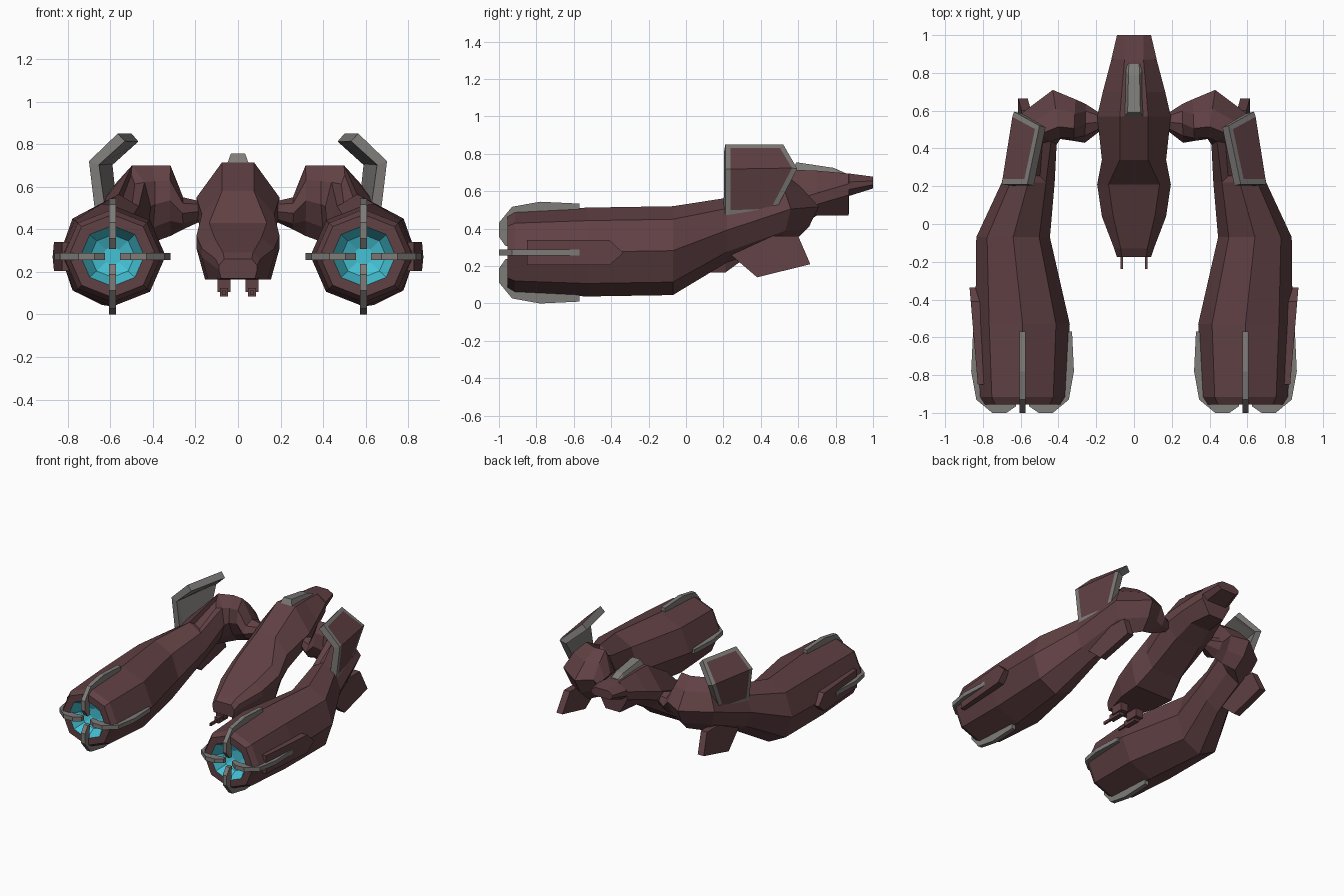
import bpy, bmesh, math
from mathutils import Matrix, Vector

old = bpy.data.objects.get("Cube")
if old:
    bpy.data.objects.remove(old, do_unlink=True)


def material(name, rgb):
    m = bpy.data.materials.new(name)
    m.use_nodes = True
    m.diffuse_color = (*rgb, 1)
    m.node_tree.nodes["Principled BSDF"].inputs["Base Color"].default_value = (*rgb, 1)
    return m


MAROON = material("maroon_hull", (0.118, 0.052, 0.057))
GREY = material("grey_trim", (0.21, 0.20, 0.19))
CYAN = material("cyan_glow", (0.06, 0.54, 0.66))


def finish(name, bm, mats, mirror=True):
    mesh = bpy.data.meshes.new(name)
    bm.to_mesh(mesh)
    bm.free()
    for m in mats:
        mesh.materials.append(m)
    ob = bpy.data.objects.new(name, mesh)
    bpy.context.collection.objects.link(ob)
    if mirror:
        ob.modifiers.new("Mirror", "MIRROR")
    return ob


def loft(name, rings, mats, mirror=True, glow_strips=0, slot=None):
    """Skin a row of equal-sized rings and cap both ends."""
    bm = bmesh.new()
    vs = [[bm.verts.new(p) for p in r] for r in rings]
    n = len(vs[0])
    slot_face = None
    for i in range(len(vs) - 1):
        for k in range(n):
            j = (k + 1) % n
            f = bm.faces.new((vs[i][k], vs[i][j], vs[i + 1][j], vs[i + 1][k]))
            f.material_index = 1 if i < glow_strips else 0
            if slot == (i, k):
                slot_face = f
    cap = bm.faces.new(vs[0])
    cap.material_index = 1 if glow_strips else 0
    bm.faces.new(vs[-1])
    bmesh.ops.recalc_face_normals(bm, faces=bm.faces[:])
    if slot_face:
        bmesh.ops.inset_individual(bm, faces=[slot_face], thickness=0.04, depth=-0.025)
    return finish(name, bm, mats, mirror)


def octagon(outer, inner, low, high, pinch=1.0, lean=0.0):
    """Upright eight-sided ring between two plan points; lean moves its crest."""
    o, i = Vector(outer), Vector(inner)
    pts = []
    for k in range(8):
        a = k * math.pi / 4
        s = pinch if k % 2 else 1.0
        across = s * math.cos(a) + lean * max(0, math.sin(a))
        p = (o + i) / 2 + (o - i) / 2 * across
        pts.append((p.x, p.y, (low + high) / 2 + (high - low) / 2 * s * math.sin(a)))
    return pts


def box(name, lo, hi, mat, mirror=True):
    def ring(y):
        return [(lo[0], y, lo[2]), (hi[0], y, lo[2]), (hi[0], y, hi[2]), (lo[0], y, hi[2])]
    return loft(name, [ring(lo[1]), ring(hi[1])], [mat], mirror)


# Engine nacelle, sweeping back into the elbow and neck
CX, CZ = 0.59, 0.275
rings = [octagon((CX + r, y), (CX - r, y), CZ - r * 0.95, CZ + r * 0.95) for r, y in
         [(0.045, -0.85), (0.105, -0.875), (0.15, -0.955), (0.205, -0.955), (0.23, -0.915), (0.25, -0.53)]]
rings += [octagon(*s) for s in [
    ((0.835, -0.07), (0.445, -0.07), 0.045, 0.52),
    ((0.70, 0.22), (0.42, 0.22), 0.22, 0.565, 0.95),
    ((0.63, 0.56), (0.41, 0.42), 0.31, 0.70, 0.84, -0.2),
    ((0.43, 0.71), (0.39, 0.45), 0.335, 0.70, 0.84, -0.5),
    ((0.31, 0.66), (0.32, 0.44), 0.37, 0.70, 0.82, -0.4),
    ((0.255, 0.635), (0.26, 0.43), 0.40, 0.55, 0.9),
    ((0.17, 0.58), (0.17, 0.50), 0.44, 0.53)]]
loft("nacelle_and_arm", rings, [MAROON, CYAN], glow_strips=2, slot=(7, 2))

# Four hooked ribs around each intake
rib = [(0.262, -0.57), (0.272, -0.78), (0.245, -0.93), (0.16, -1.0), (0.085, -1.0), (0.035, -0.965),
       (0.035, -0.935), (0.09, -0.945), (0.15, -0.94), (0.20, -0.90), (0.22, -0.57)]
for q, label in enumerate(["outer", "top", "inner", "bottom"]):
    rot = Matrix.Rotation(-q * math.pi / 2, 3, 'Y')
    sides = [[rot @ Vector((r, y, t)) + Vector((CX, 0, 0.272)) for r, y in rib] for t in (-0.016, 0.016)]
    loft("intake_rib_" + label, sides, [GREY])

# Pointed pod on the outer flank
pod = [(-0.85, 0.205), (-0.41, 0.205), (-0.335, 0.27), (-0.41, 0.34), (-0.85, 0.34)]
loft("side_pod", [[(x + 0.085 * (y + 0.85), y, z) for y, z in pod] for x in (0.78, 0.827)], [MAROON])

# Lower stabiliser under the elbow
keel = [(0.24, 0.26), (0.38, 0.14), (0.665, 0.21), (0.60, 0.36), (0.40, 0.36)]
loft("lower_fin", [[(x + 0.12 * (0.36 - z), y, z) for y, z in keel] for x in (0.545, 0.595)], [MAROON])

# Bent upper fin: hull-coloured panel outside, grey rim and inner face
bm = bmesh.new()
rows = [[bm.verts.new(p) for p in row] for row in [
    [(0.67, 0.21, 0.47), (0.615, 0.47, 0.48)],
    [(0.70, 0.21, 0.72), (0.635, 0.595, 0.72)],
    [(0.565, 0.21, 0.85), (0.50, 0.52, 0.85)]]]
panels = [bm.faces.new((a[0], a[1], b[1], b[0])) for a, b in zip(rows, rows[1:])]
bm.normal_update()
if panels[0].normal.x < 0:
    bmesh.ops.reverse_faces(bm, faces=panels)
rim = bmesh.ops.inset_region(bm, faces=panels, thickness=0.028, use_boundary=True, use_even_offset=True)
for f in rim["faces"]:
    f.material_index = 1
fin = finish("upper_fin", bm, [MAROON, GREY], mirror=False)
sol = fin.modifiers.new("Solidify", "SOLIDIFY")
sol.thickness, sol.offset = 0.05, -1
sol.material_offset = sol.material_offset_rim = 1
fin.modifiers.new("Mirror", "MIRROR")


# Central fuselage
def hull_ring(y, top, mid, bottom, z_top, z_mid, z_low, z_bottom):
    half = [(top, z_top), (mid, z_mid), (mid, z_low), (bottom, z_bottom)]
    return [(x, y, z) for x, z in half] + [(-x, y, z) for x, z in reversed(half)]


hull = [hull_ring(*s) for s in [
    (-0.175, 0.065, 0.09, 0.08, 0.26, 0.23, 0.21, 0.17),
    (-0.13, 0.07, 0.105, 0.09, 0.29, 0.26, 0.22, 0.165),
    (0.04, 0.11, 0.17, 0.14, 0.36, 0.31, 0.27, 0.165),
    (0.21, 0.135, 0.195, 0.155, 0.43, 0.37, 0.31, 0.165),
    (0.34, 0.075, 0.17, 0.12, 0.58, 0.47, 0.36, 0.26),
    (0.57, 0.075, 0.195, 0.10, 0.715, 0.55, 0.48, 0.40),
    (0.70, 0.065, 0.165, 0.08, 0.71, 0.59, 0.53, 0.47),
    (0.87, 0.05, 0.12, 0.06, 0.695, 0.64, 0.58, 0.47),
    (0.872, 0.05, 0.12, 0.08, 0.695, 0.65, 0.61, 0.575),
    (1.0, 0.05, 0.09, 0.06, 0.678, 0.655, 0.635, 0.615)]]
loft("fuselage", hull, [MAROON], mirror=False)

# Raised grey vent on the spine
vent = [[(-w, y, z0), (w, y, z0), (w * 0.65, y2, z), (-w * 0.65, y2, z)]
        for w, y, y2, z0, z in [(0.052, 0.565, 0.59, 0.705, 0.755), (0.045, 0.82, 0.79, 0.694, 0.725),
                                (0.042, 0.848, 0.846, 0.69, 0.70)]]
loft("spine_vent", vent, [GREY], mirror=False)

# Twin chin guns
box("gun_mount", (0.035, -0.12, 0.105), (0.097, -0.02, 0.18), MAROON)
box("gun_sleeve", (0.047, -0.16, 0.085), (0.085, -0.05, 0.125), MAROON)
box("gun_barrel", (0.058, -0.238, 0.092), (0.072, -0.15, 0.112), MAROON)
